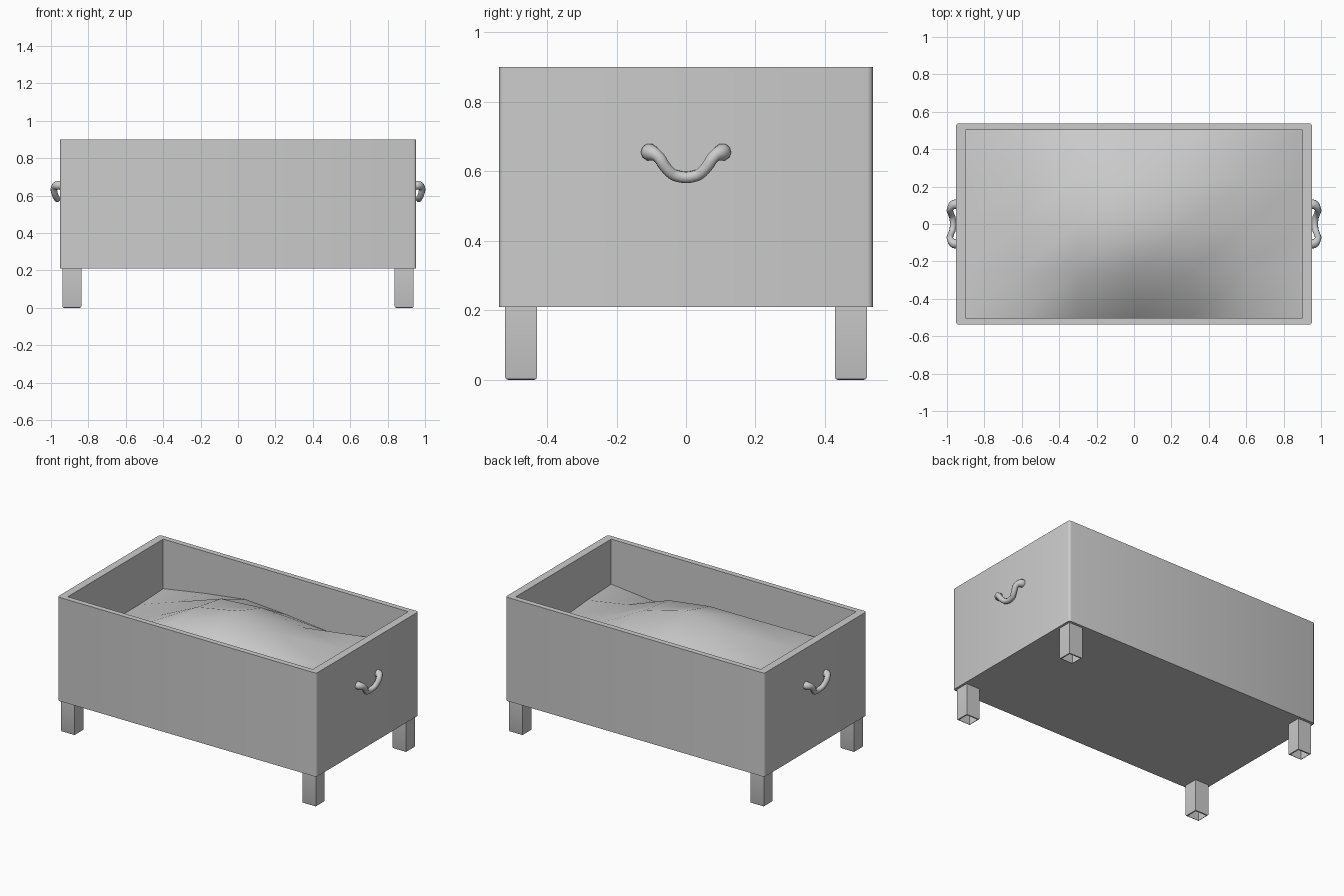
import bpy, bmesh
from mathutils import Vector

if "Cube" in bpy.data.objects:
    bpy.data.objects.remove(bpy.data.objects["Cube"])


def finish(bm, name, smooth=True):
    bmesh.ops.recalc_face_normals(bm, faces=bm.faces)
    me = bpy.data.meshes.new(name)
    bm.to_mesh(me)
    bm.free()
    ob = bpy.data.objects.new(name, me)
    bpy.context.collection.objects.link(ob)
    bpy.ops.object.select_all(action='DESELECT')
    ob.select_set(True)
    bpy.context.view_layer.objects.active = ob
    if smooth:
        bpy.ops.object.shade_smooth_by_angle(angle=0.7)
    return ob


def cube(bm, size, z0, z1, x=0, y=0):
    vs = bmesh.ops.create_cube(bm, size=1)["verts"]
    for v in vs:
        v.co = Vector((v.co.x * size[0] + x, v.co.y * size[1] + y,
                       z0 if v.co.z < 0 else z1))


# Planter box: hollowed from the top, rounded outer corners
X, Y, Z0, Z1 = 0.953, 0.538, 0.21, 0.90
IX, IY = 0.902, 0.502
bm = bmesh.new()
cube(bm, (2 * X, 2 * Y), Z0, Z1)
top = max(bm.faces, key=lambda f: f.calc_center_median().z)
bmesh.ops.inset_individual(bm, faces=[top], thickness=0.03)
for v in top.verts:
    v.co.x = IX if v.co.x > 0 else -IX
    v.co.y = IY if v.co.y > 0 else -IY
new = bmesh.ops.extrude_discrete_faces(bm, faces=[top])["faces"][0]
for v in new.verts:
    v.co.z = 0.25
corners = [e for e in bm.edges
           if abs(e.verts[0].co.z - e.verts[1].co.z) > 0.1
           and abs(e.verts[0].co.x) > IX + 0.01]
bmesh.ops.bevel(bm, geom=corners, offset=0.016, segments=3, profile=0.5,
                affect='EDGES')
finish(bm, "planter_box")

# Soil: coarse mounded surface, rows from front to back
heights = [
    [.58, .65, .61, .56, .56, .57, .60],
    [.57, .68, .79, .79, .75, .64, .59],
    [.56, .66, .80, .855, .78, .66, .57],
    [.56, .66, .76, .78, .73, .67, .58],
    [.57, .62, .66, .64, .61, .65, .60],
]
bm = bmesh.new()
rows = [[bm.verts.new((-IX + 2 * IX * i / 6, -IY + 2 * IY * j / 4, h))
         for i, h in enumerate(r)] for j, r in enumerate(heights)]
for a, b in zip(rows, rows[1:]):
    for i in range(6):
        bm.faces.new((a[i], a[i + 1], b[i + 1], b[i]))
for f in bm.faces:
    f.smooth = True
finish(bm, "soil", smooth=False)

# Legs: square tubes, open at the bottom with a softened lower edge
for sx, side in ((-1, "left"), (1, "right")):
    for sy, end in ((-1, "front"), (1, "back")):
        bm = bmesh.new()
        cube(bm, (0.10, 0.092), 0, Z0 + 0.005, sx * 0.888, sy * 0.475)
        bot = min(bm.faces, key=lambda f: f.calc_center_median().z)
        bmesh.ops.bevel(bm, geom=list(bot.edges), offset=0.008, segments=2,
                        profile=0.5, affect='EDGES')
        bot = min(bm.faces, key=lambda f: f.calc_center_median().z)
        bmesh.ops.delete(bm, geom=[bot], context='FACES_ONLY')
        finish(bm, f"{end}_{side}_leg")

# Handles: drooping tubes with thicker ends at the wall
half = [(.945, .104, .655, 1.5), (.963, .104, .655, 1.45),
        (.982, .083, .645, 1.05), (.979, .055, .607, 1),
        (.970, .030, .588, 1)]
path = half + [(x, -y, z, r) for x, y, z, r in reversed(half)]
for s, side in ((-1, "left"), (1, "right")):
    cu = bpy.data.curves.new(side + "_handle", 'CURVE')
    cu.dimensions = '3D'
    cu.bevel_depth = 0.017
    cu.bevel_resolution = 3
    cu.resolution_u = 4
    cu.use_fill_caps = True
    sp = cu.splines.new('BEZIER')
    sp.bezier_points.add(len(path) - 1)
    for p, (x, y, z, r) in zip(sp.bezier_points, path):
        p.co = (s * x, y, z)
        p.radius = r
        p.handle_left_type = p.handle_right_type = 'AUTO'
    ob = bpy.data.objects.new(side + "_handle", cu)
    bpy.context.collection.objects.link(ob)
    bpy.ops.object.select_all(action='DESELECT')
    ob.select_set(True)
    bpy.context.view_layer.objects.active = ob
    bpy.ops.object.convert(target='MESH')
    bpy.ops.object.shade_smooth_by_angle(angle=0.9)
